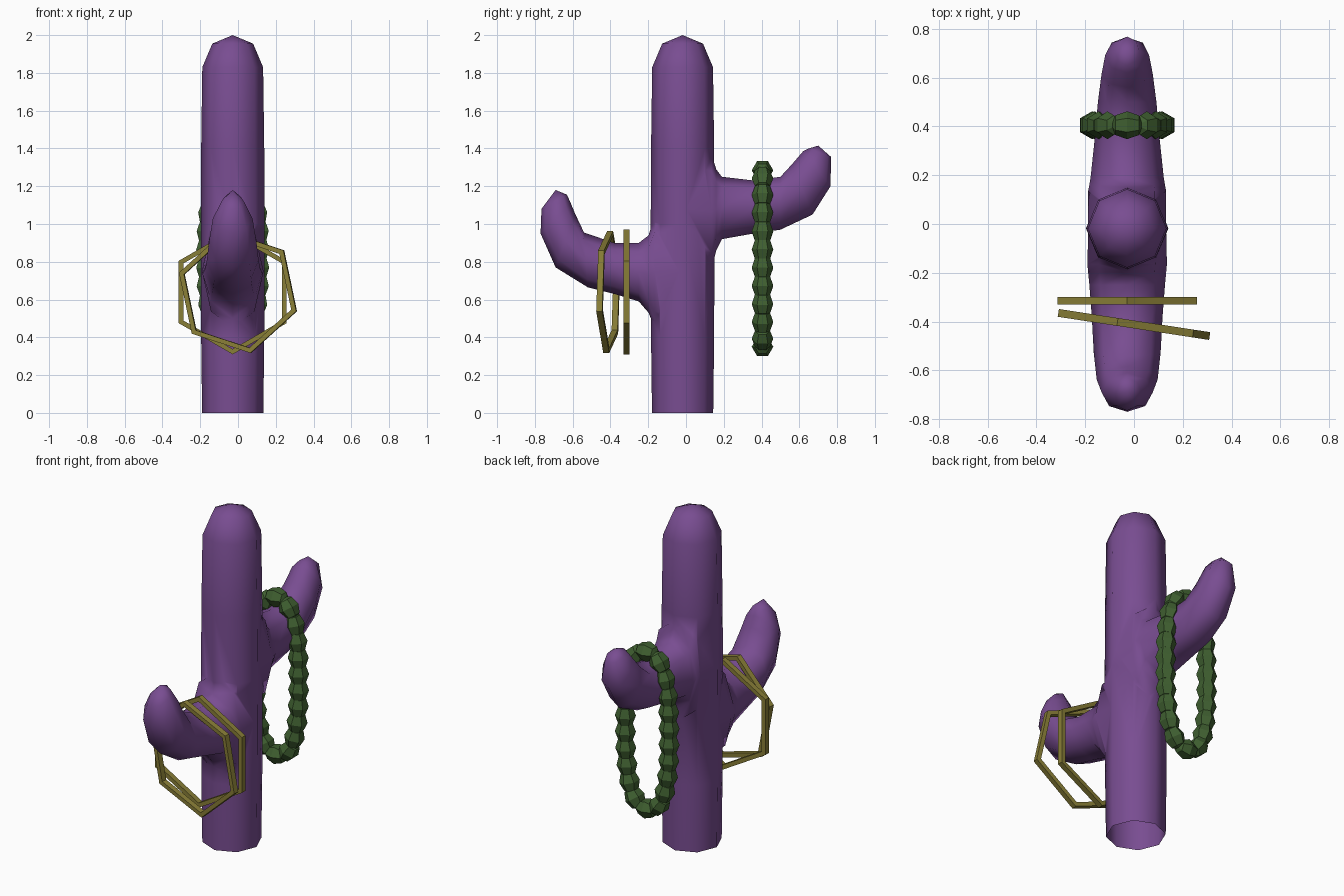
import bpy, bmesh
from math import cos, sin, pi, radians
from mathutils import Vector, Matrix

if "Cube" in bpy.data.objects:
    bpy.data.objects.remove(bpy.data.objects["Cube"], do_unlink=True)

CX = -0.028  # shared centre line


def material(name, rgb):
    m = bpy.data.materials.new(name)
    m.use_nodes = True
    m.diffuse_color = (*rgb, 1)
    m.node_tree.nodes["Principled BSDF"].inputs["Base Color"].default_value = (*rgb, 1)
    return m


purple = material("purple", (0.19, 0.074, 0.285))
green = material("dark green", (0.05, 0.115, 0.03))
gold = material("gold", (0.25, 0.21, 0.038))


def finish(bm, name, mat):
    bmesh.ops.recalc_face_normals(bm, faces=bm.faces)
    me = bpy.data.meshes.new(name)
    bm.to_mesh(me)
    bm.free()
    me.materials.append(mat)
    ob = bpy.data.objects.new(name, me)
    bpy.context.collection.objects.link(ob)
    return ob


def loft(name, rings, tip):
    """Eight-sided skin over (centre, axis a, axis b) rings, closed by a tip."""
    bm = bmesh.new()
    n = 8
    loops = [[bm.verts.new(c + a * cos(2 * pi * i / n) + b * sin(2 * pi * i / n))
              for i in range(n)] for c, a, b in rings]
    for lo, hi in zip(loops, loops[1:]):
        for i in range(n):
            j = (i + 1) % n
            bm.faces.new((lo[i], lo[j], hi[j], hi[i]))
    bm.faces.new(loops[0])
    top = bm.verts.new(tip)
    for i in range(n):
        bm.faces.new((loops[-1][i], loops[-1][(i + 1) % n], top))
    return finish(bm, name, purple)


def arm(name, sections, tip):
    """Each section is upper y, z, lower y, z, half width."""
    rings = []
    for yt, zt, yb, zb, w in sections:
        up, low = Vector((CX, yt, zt)), Vector((CX, yb, zb))
        rings.append(((up + low) / 2, Vector((w, 0, 0)), (up - low) / 2))
    return loft(name, rings, Vector((CX, *tip)))


# Trunk: height and radius up the stem
stem = [(0, .162), (.4, .167), (1.0, .169), (1.4, .167), (1.83, .161), (1.955, .108)]
trunk = loft("trunk", [(Vector((CX, -.018, z)), Vector((r, 0, 0)), Vector((0, r, 0)))
                       for z, r in stem], Vector((CX, -.018, 2)))

# Two upturned arms, flared where they meet the trunk
front_arm = arm("front_arm", [
    (-.03, 1.08, -.03, .42, .16), (-.165, 1.05, -.165, .45, .163),
    (-.198, .94, -.198, .53, .16), (-.25, .90, -.25, .59, .155),
    (-.38, .90, -.38, .63, .145), (-.54, .955, -.52, .665, .137),
    (-.585, 1.05, -.69, .77, .125), (-.61, 1.11, -.77, .95, .105),
    (-.63, 1.155, -.765, 1.08, .06)], (-.69, 1.18))
back_arm = arm("back_arm", [
    (0, 1.4, 0, .76, .16), (.135, 1.37, .135, .76, .16),
    (.16, 1.29, .16, .86, .155), (.19, 1.25, .19, .92, .15),
    (.36, 1.23, .36, .95, .132), (.5, 1.25, .5, .97, .12),
    (.56, 1.315, .67, 1.05, .105), (.62, 1.385, .765, 1.2, .09),
    (.65, 1.4, .768, 1.355, .05)], (.70, 1.415))

# Fuse the arms into the trunk and leave the base open
bpy.context.view_layer.objects.active = trunk
for part in (front_arm, back_arm):
    mod = trunk.modifiers.new("fuse", "BOOLEAN")
    mod.operation, mod.solver, mod.object = "UNION", "EXACT", part
    bpy.ops.object.modifier_apply(modifier=mod.name)
    bpy.data.objects.remove(part, do_unlink=True)
bm = bmesh.new()
bm.from_mesh(trunk.data)
bmesh.ops.delete(bm, geom=[f for f in bm.faces if f.calc_center_median().z < .001],
                 context="FACES")
for f in bm.faces:
    f.smooth = True
bm.to_mesh(trunk.data)
bm.free()
trunk.name = "cactus_stand"

# Beaded necklace: equal steps along a rounded oval
half_x, half_z, count = .144, .467, 22


def oval(t):
    c, s = cos(t), sin(t)
    p = 2 / 2.6
    return Vector((half_x * abs(c) ** p * (1 if c > 0 else -1), 0,
                   half_z * abs(s) ** p * (1 if s > 0 else -1)))


path = [oval(pi / 2 + 2 * pi * i / 2000) for i in range(2001)]
length = sum((b - a).length for a, b in zip(path, path[1:]))
step, walked, k = length / count, 0, 0
bm = bmesh.new()
for i, (a, b) in enumerate(zip(path, path[1:])):
    if walked >= k * step and k < count:
        tangent = (path[(i + 20) % 2000] - path[i - 20 if i >= 20 else i + 1980]).normalized()
        side = Vector((0, 1, 0))
        out = side.cross(tangent)
        frame = Matrix((out, side, tangent)).transposed().to_4x4()
        place = Matrix.Translation(a + Vector((CX, .405, .817)))
        bmesh.ops.create_uvsphere(bm, u_segments=6, v_segments=4, radius=.057,
                                  matrix=place @ frame @ Matrix.Diagonal((1, 1, 1.2, 1)))
        k += 1
    walked += (b - a).length
finish(bm, "bead_necklace", green)


# Hexagonal bangles with a square section
def bangle(name, centre, roll, turn):
    bm = bmesh.new()
    loops = []
    for r, y in ((.33, -.016), (.33, .016), (.302, .016), (.302, -.016)):
        loops.append([bm.verts.new((r * cos(radians(30 + roll + 60 * i)), y,
                                    r * sin(radians(30 + roll + 60 * i)))) for i in range(6)])
    for q in range(4):
        a, b = loops[q], loops[(q + 1) % 4]
        for i in range(6):
            j = (i + 1) % 6
            bm.faces.new((a[i], a[j], b[j], b[i]))
    ob = finish(bm, name, gold)
    ob.location = centre
    ob.rotation_euler = (0, 0, radians(turn))


bangle("inner_bangle", (CX, -.315, .64), 0, 0)
bangle("outer_bangle", (0, -.412, .64), 12, -8.7)
